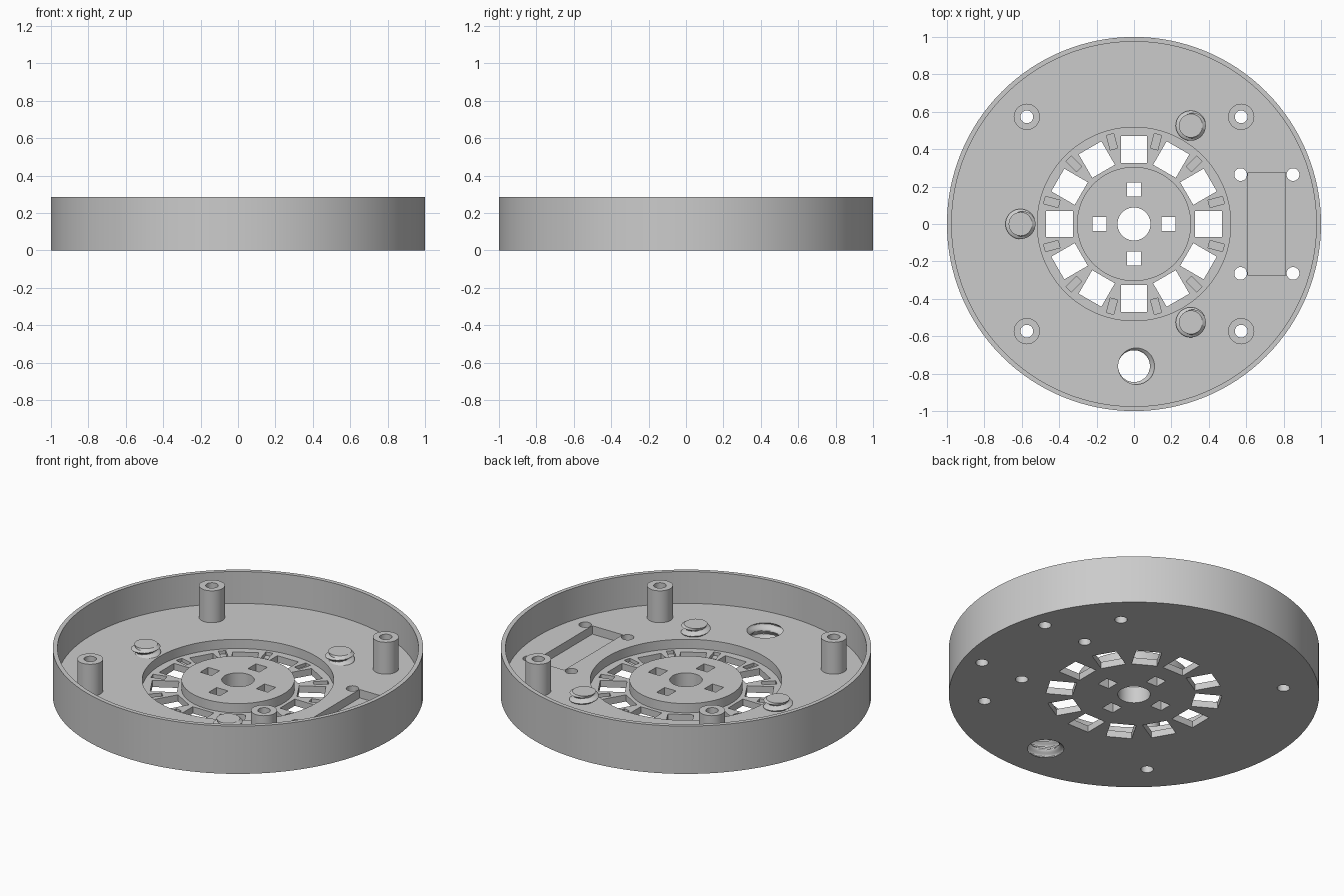
import bpy, bmesh, math
from mathutils import Matrix, Vector

if "Cube" in bpy.data.objects:
    bpy.data.objects.remove(bpy.data.objects["Cube"], do_unlink=True)

HEIGHT, FLOOR, RECESS = 0.285, 0.095, 0.04
POST, SCREW = 0.573, 0.034

grey = bpy.data.materials.new("plain grey")
grey.use_nodes = True
grey.diffuse_color = (0.6, 0.6, 0.6, 1)
grey.node_tree.nodes["Principled BSDF"].inputs["Base Color"].default_value = (0.6, 0.6, 0.6, 1)


def finish(bm, name):
    bmesh.ops.recalc_face_normals(bm, faces=bm.faces)
    mesh = bpy.data.meshes.new(name)
    bm.to_mesh(mesh)
    bm.free()
    mesh.materials.append(grey)
    obj = bpy.data.objects.new(name, mesh)
    bpy.context.collection.objects.link(obj)
    return obj


def activate(obj):
    bpy.ops.object.select_all(action='DESELECT')
    obj.select_set(True)
    bpy.context.view_layer.objects.active = obj


def smooth(obj):
    activate(obj)
    bpy.ops.object.shade_smooth_by_angle(angle=math.radians(30))


def loft(bm, rings, closed=False):
    """Bridge successive rings of points, capping the ends unless closed."""
    loops = [[bm.verts.new(p) for p in ring] for ring in rings]
    n = len(loops[0])
    pairs = list(zip(loops, loops[1:]))
    if closed:
        pairs.append((loops[-1], loops[0]))
    else:
        bm.faces.new(loops[0])
        bm.faces.new(loops[-1])
    for a, b in pairs:
        for i in range(n):
            j = (i + 1) % n
            bm.faces.new((a[i], a[j], b[j], b[i]))


def circle(x, y, z, r, n):
    return [Vector((x + r * math.cos(2 * math.pi * i / n),
                    y + r * math.sin(2 * math.pi * i / n), z)) for i in range(n)]


def lathe(name, profile, x=0, y=0, n=96):
    bm = bmesh.new()
    loft(bm, [circle(x, y, z, r, n) for r, z in profile], closed=True)
    return finish(bm, name)


def box(bm, x, y, sx, sy, z0, z1, angle=0):
    m = (Matrix.Rotation(angle, 4, 'Z') @ Matrix.Translation((x, y, (z0 + z1) / 2))
         @ Matrix.Diagonal((sx, sy, z1 - z0, 1)))
    bmesh.ops.create_cube(bm, size=1, matrix=m)


def drill(bm, x, y, r, n=32):
    loft(bm, [circle(x, y, z, r, n) for z in (-0.05, HEIGHT)])


def thread(x, y, r, z0, z1, pitch, steps, shift=0.0125):
    """Rings of a coarse screw thread: an off-centre circle that turns as it rises."""
    rings = []
    for k in range(steps + 1):
        z = z0 + (z1 - z0) * k / steps
        a = 2 * math.pi * (z - FLOOR) / pitch
        rings.append(circle(x + shift * math.cos(a), y + shift * math.sin(a), z, r, 48))
    return rings


# Round tray with an annular recess around a central hub
tray = lathe("tray", [(0.088, 0), (1, 0), (1, HEIGHT), (0.975, HEIGHT), (0.975, FLOOR),
                      (0.517, FLOOR), (0.517, RECESS), (0.305, RECESS),
                      (0.305, FLOOR), (0.088, FLOOR)], n=128)

# Cutter for every opening in the tray
cut = bmesh.new()
for i in range(12):
    step = math.radians(30)
    box(cut, 0.398, 0, 0.145, 0.14, -0.05, 0.07, i * step)             # square windows
    box(cut, 0.455, 0, 0.08, 0.04, 0.02, 0.07, (i + 0.5) * step)       # small pockets
for i in range(4):
    box(cut, 0.185, 0, 0.075, 0.075, -0.05, 0.15, i * math.pi / 2)     # hub holes
box(cut, 0.71, 0, 0.2, 0.55, 0.045, 0.15)                              # long pocket
for sy in (-1, 1):
    for x in (0.57, 0.85):
        drill(cut, x, sy * 0.264, SCREW)                               # pocket screw holes
    for sx in (-1, 1):
        drill(cut, sx * POST, sy * POST, SCREW)                        # post screw holes
loft(cut, thread(0, -0.76, 0.0975, -0.02, 0.115, 0.06, 27))            # threaded hole
cutter = finish(cut, "opening_cutter")
cutter.hide_render = True

mod = tray.modifiers.new("openings", 'BOOLEAN')
mod.operation = 'DIFFERENCE'
mod.solver = 'EXACT'
mod.object = cutter
activate(tray)
bpy.ops.object.modifier_apply(modifier=mod.name)
bpy.data.objects.remove(cutter, do_unlink=True)
smooth(tray)

# Hollow screw posts
for sx, side in ((-1, "right"), (1, "left")):
    for sy, end in ((-1, "front"), (1, "back")):
        smooth(lathe(f"{end}_{side}_post",
                     [(SCREW, FLOOR), (0.07, FLOOR), (0.07, HEIGHT), (SCREW, HEIGHT)],
                     sx * POST, sy * POST, 32))

# Short threaded pegs with a chamfered top
for i, name in enumerate(("back_left_peg", "right_peg", "front_left_peg")):
    a = math.radians(60 + 120 * i)
    x, y = 0.607 * math.cos(a), 0.607 * math.sin(a)
    bm = bmesh.new()
    rings = thread(x, y, 0.068, FLOOR - 0.01, 0.135, 0.04, 20)
    loft(bm, rings + [circle(x, y, 0.147, 0.063, 48)])
    smooth(finish(bm, name))
